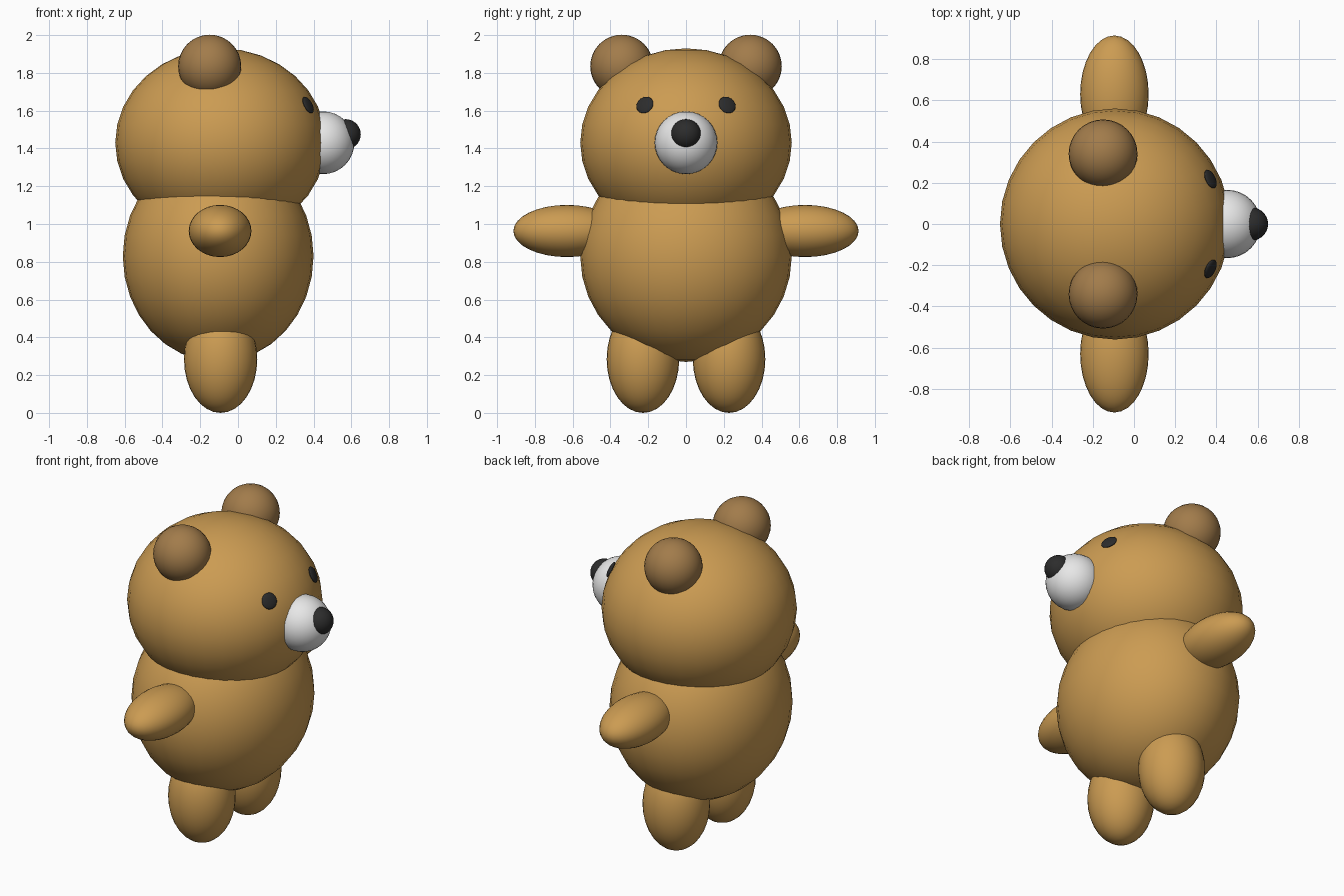
import bpy
from mathutils import Vector

cube = bpy.data.objects.get("Cube")
if cube:
    bpy.data.objects.remove(cube, do_unlink=True)


def material(name, color):
    mat = bpy.data.materials.new(name)
    mat.use_nodes = True
    mat.diffuse_color = (*color, 1)
    mat.node_tree.nodes["Principled BSDF"].inputs["Base Color"].default_value = (*color, 1)
    return mat


TAN = material("tan fur", (0.60, 0.33, 0.085))
BROWN = material("dull brown fur", (0.36, 0.20, 0.07))
WHITE = material("muzzle white", (0.80, 0.80, 0.80))
BLACK = material("nose black", (0.025, 0.025, 0.025))


def ellipsoid(name, center, radii, mat, normal=None):
    """Smooth ball stretched to the radii; its local z can be aimed along a normal."""
    bpy.ops.mesh.primitive_uv_sphere_add(segments=32, ring_count=16, radius=1, location=center)
    obj = bpy.context.object
    obj.name = name
    obj.scale = radii
    if normal:
        obj.rotation_euler = normal.to_track_quat("Z", "Y").to_euler()
    obj.data.materials.append(mat)
    bpy.ops.object.shade_smooth()
    return obj


# Body and head
ellipsoid("body", (-0.105, 0, 0.83), (0.505, 0.56, 0.56), TAN)
head_center = Vector((-0.092, 0, 1.43))
head_radii = Vector((0.558, 0.56, 0.50))
ellipsoid("head", head_center, head_radii, TAN)

# Face, looking along +x
ellipsoid("muzzle", (0.45, 0, 1.43), (0.166, 0.166, 0.166), WHITE)
ellipsoid("nose", (0.57, 0, 1.475), (0.08, 0.08, 0.08), BLACK)

# Paired parts on both sides
for side, s in (("left", 1), ("right", -1)):
    ellipsoid(side + "_ear", (-0.15, 0.34 * s, 1.835), (0.167, 0.167, 0.167), BROWN)
    ellipsoid(side + "_arm", (-0.095, 0.63 * s, 0.963), (0.166, 0.284, 0.138), TAN)
    ellipsoid(side + "_leg", (-0.092, 0.228 * s, 0.285), (0.194, 0.192, 0.285), TAN)

    # Flattened eye lying on the head surface
    y, z = 0.218 * s, 0.20
    x = head_radii.x * (1 - (y / head_radii.y) ** 2 - (z / head_radii.z) ** 2) ** 0.5
    normal = Vector((x / head_radii.x ** 2, y / head_radii.y ** 2, z / head_radii.z ** 2))
    ellipsoid(side + "_eye", head_center + Vector((x, y, z)), (0.048, 0.048, 0.014), BLACK, normal)
